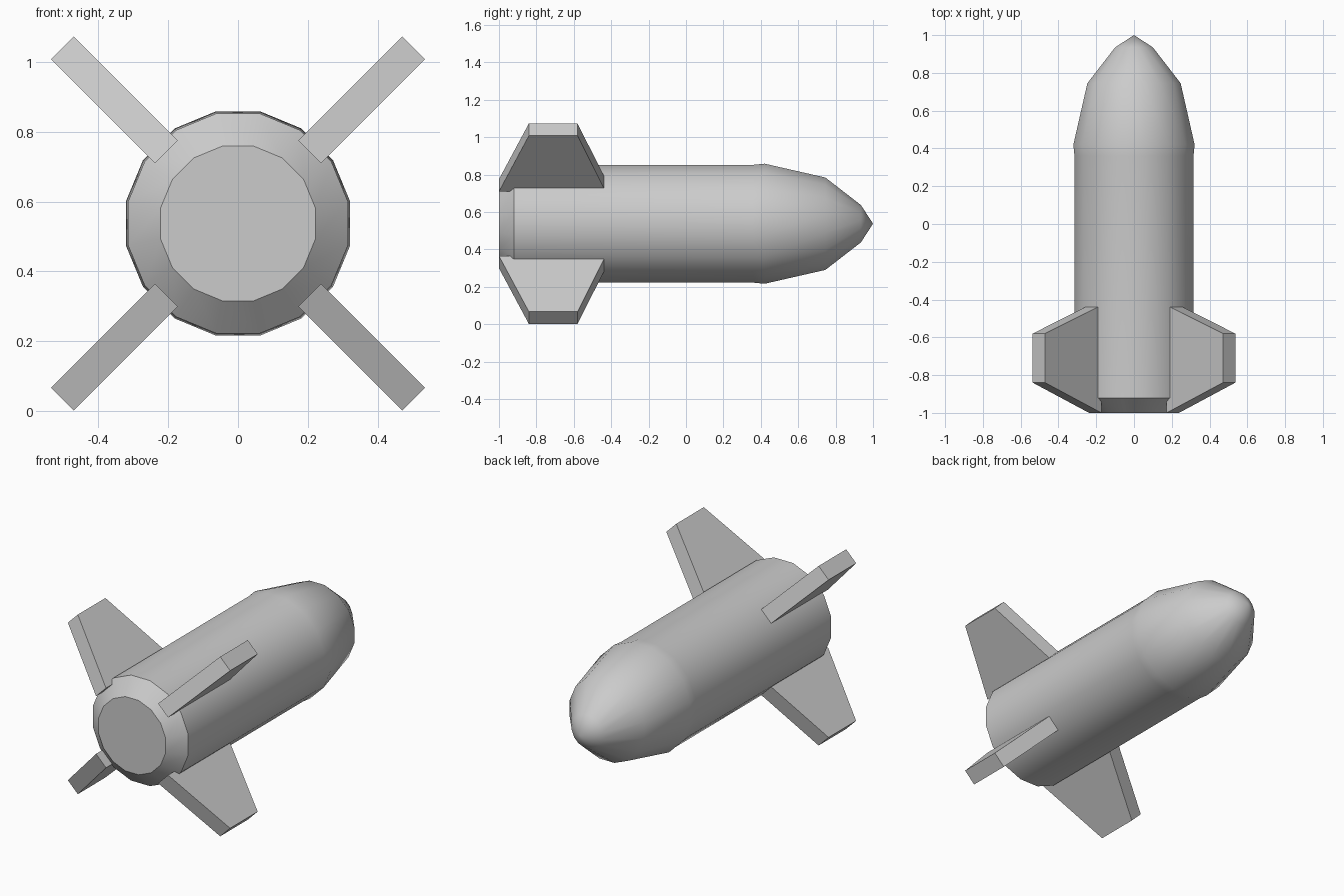
import bpy, bmesh, math
from mathutils import Vector

if "Cube" in bpy.data.objects:
    bpy.data.objects.remove(bpy.data.objects["Cube"])

AXIS_Z = 0.5375
SIDES = 16

grey = bpy.data.materials.new("plain_grey")
grey.diffuse_color = (0.6, 0.6, 0.6, 1)
grey.use_nodes = True
grey.node_tree.nodes["Principled BSDF"].inputs["Base Color"].default_value = grey.diffuse_color


def finish(bm, name, smooth=False):
    bmesh.ops.recalc_face_normals(bm, faces=bm.faces[:])
    mesh = bpy.data.meshes.new(name)
    bm.to_mesh(mesh)
    bm.free()
    mesh.materials.append(grey)
    obj = bpy.data.objects.new(name, mesh)
    bpy.context.collection.objects.link(obj)
    if smooth:
        bpy.ops.object.select_all(action='DESELECT')
        obj.select_set(True)
        bpy.context.view_layer.objects.active = obj
        bpy.ops.object.shade_smooth_by_angle(angle=math.radians(35))
    return obj


# Hull: rings along y, radii measured to the flats
profile = [(-1.0, 0.222), (-0.92, 0.315), (0.36, 0.315), (0.42, 0.321),
           (0.745, 0.247), (0.935, 0.10)]
bm = bmesh.new()
rings = []
for y, flat in profile:
    r = flat / math.cos(math.pi / SIDES)
    angles = [(i + 0.5) * math.tau / SIDES for i in range(SIDES)]
    rings.append([bm.verts.new((r * math.cos(a), y, AXIS_Z + r * math.sin(a)))
                  for a in angles])
for a, b in zip(rings, rings[1:]):
    for i in range(SIDES):
        j = (i + 1) % SIDES
        bm.faces.new((a[i], a[j], b[j], b[i]))
bm.faces.new(rings[0])
tip = bm.verts.new((0, 1.0, AXIS_Z))
for i in range(SIDES):
    bm.faces.new((rings[-1][i], rings[-1][(i + 1) % SIDES], tip))
finish(bm, "rocket_hull", smooth=True)

# Four tapered tail fins on the diagonals: (y, distance from axis)
fin_profile = [(-1.0, 0.29), (-0.84, 0.712), (-0.58, 0.712), (-0.43, 0.29)]
HALF = 0.0465
for k in range(4):
    a = math.radians(45 + 90 * k)
    out = Vector((math.cos(a), 0, math.sin(a)))
    side = Vector((-math.sin(a), 0, math.cos(a)))
    bm = bmesh.new()
    left, right = [[bm.verts.new(out * r + side * s + Vector((0, y, AXIS_Z)))
                    for y, r in fin_profile] for s in (-HALF, HALF)]
    bm.faces.new(left)
    bm.faces.new(right)
    for i in range(4):
        j = (i + 1) % 4
        bm.faces.new((left[i], left[j], right[j], right[i]))
    finish(bm, f"tail_fin_{k + 1}")
